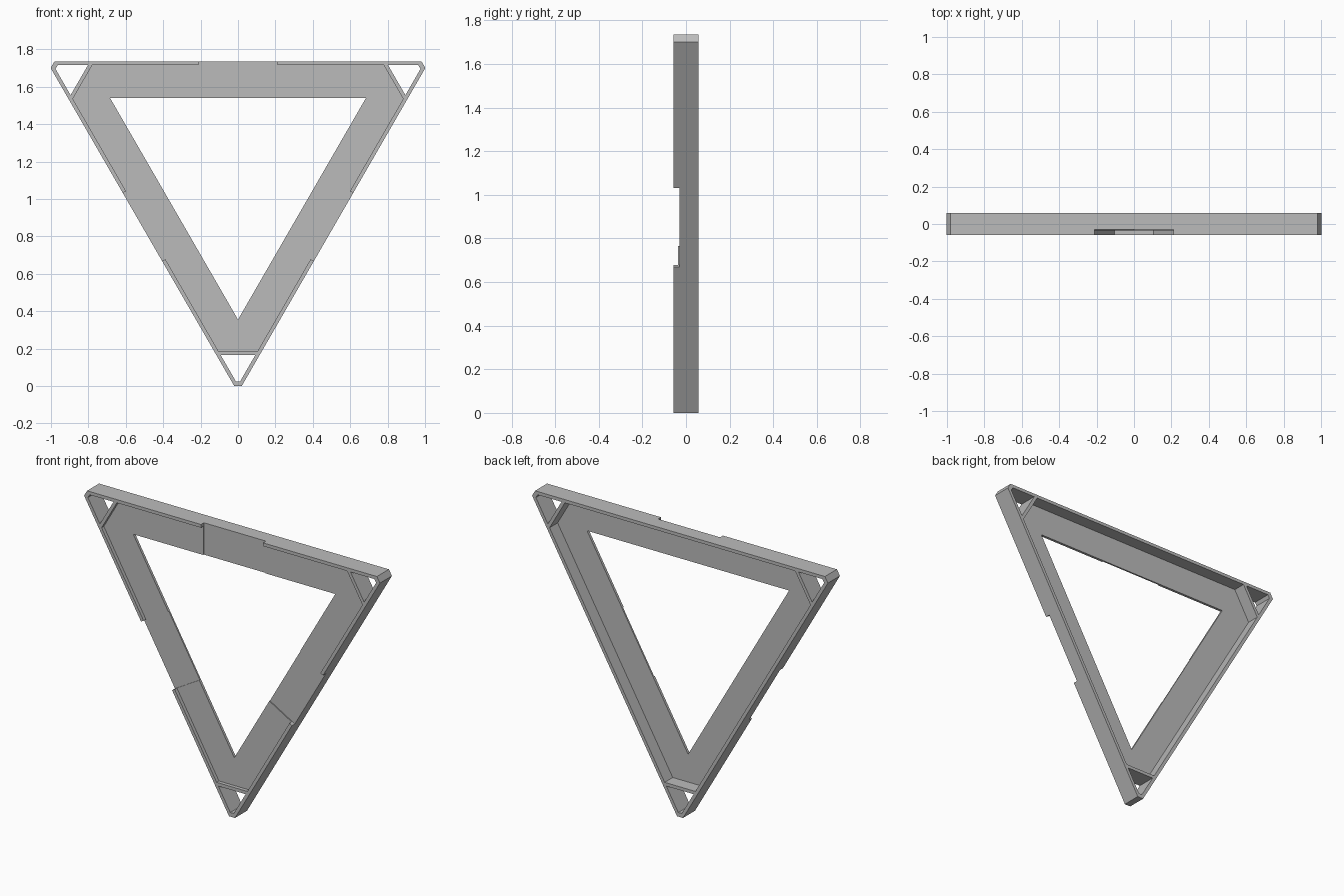
import bpy, bmesh, math
from mathutils import Matrix, Vector

cube = bpy.data.objects.get("Cube")
if cube:
    bpy.data.objects.remove(cube)

CENTRE = 1.145               # height of the triangle's centre
OUT, WALL, HOLE = 0.59, 0.57, 0.395   # distances of the side lines from the centre
NOTCH = 0.21                 # half length of the notch in each side
FRONT, BACK, STEP = -0.058, 0.058, -0.03

grey = bpy.data.materials.new("plain grey")
grey.use_nodes = True
colour = (0.5, 0.5, 0.5, 1)
grey.diffuse_color = colour
grey.node_tree.nodes["Principled BSDF"].inputs["Base Color"].default_value = colour


def side(r, t):
    """Point on a side line, t measured from its middle towards the lower corner."""
    c, s = math.cos(math.pi / 6), 0.5
    return (r * c - t * s, -r * s - t * c)


def cut(r, depth):
    """Point where a side line meets the level cut at this depth."""
    return side(r, (depth - 0.5 * r) / math.cos(math.pi / 6))


def mirrored(p):
    return (-p[0], p[1])


def strip(pairs, y0, y1, name, capped=True):
    """Extrude a strip of (outer, inner) points, repeated at the three corners."""
    bm = bmesh.new()
    pairs = pairs + [(mirrored(o), mirrored(i)) for o, i in reversed(pairs)]
    for k in range(3):
        turn = Matrix.Translation((0, 0, CENTRE)) @ Matrix.Rotation(k * math.tau / 3, 4, 'Y')
        rows = [[bm.verts.new(turn @ Vector((p[0], y, p[1])))
                 for p, y in ((o, y0), (i, y0), (i, y1), (o, y1))] for o, i in pairs]
        for a, b in zip(rows, rows[1:]):
            for j in range(4):
                n = (j + 1) % 4
                bm.faces.new((a[j], a[n], b[n], b[j]))
        if capped:
            bm.faces.new(rows[0])
            bm.faces.new(rows[-1])
    bmesh.ops.remove_doubles(bm, verts=bm.verts, dist=0.0005)
    bmesh.ops.dissolve_degenerate(bm, edges=bm.edges, dist=0.0001)
    bmesh.ops.recalc_face_normals(bm, faces=bm.faces)
    mesh = bpy.data.meshes.new(name)
    bm.to_mesh(mesh)
    bm.free()
    mesh.materials.append(grey)
    obj = bpy.data.objects.new(name, mesh)
    bpy.context.collection.objects.link(obj)
    return obj


TIP = (cut(OUT, CENTRE), cut(WALL, 1.12))
PLATE_END = (cut(WALL, 0.96), (0, -2 * HOLE))

# Outer rim all the way round, and its raised front lip at the corners
strip([(side(OUT, 0), side(WALL, 0)), TIP], STEP, BACK, "outer_rim", capped=False)
strip([(side(OUT, NOTCH), side(WALL, NOTCH)), TIP], FRONT, STEP, "corner_lips")

# Thin face plate around the opening, slightly thicker towards the corners
strip([(side(WALL, 0), side(HOLE, 0)), PLATE_END], STEP, -0.02, "face_plate", capped=False)
strip([(side(WALL, NOTCH), side(HOLE, NOTCH)), PLATE_END], -0.036, STEP, "corner_plates")

# Cross walls closing off the open corner pockets
strip([(cut(WALL, 0.98), cut(WALL, 0.96))], FRONT, BACK, "corner_walls")
